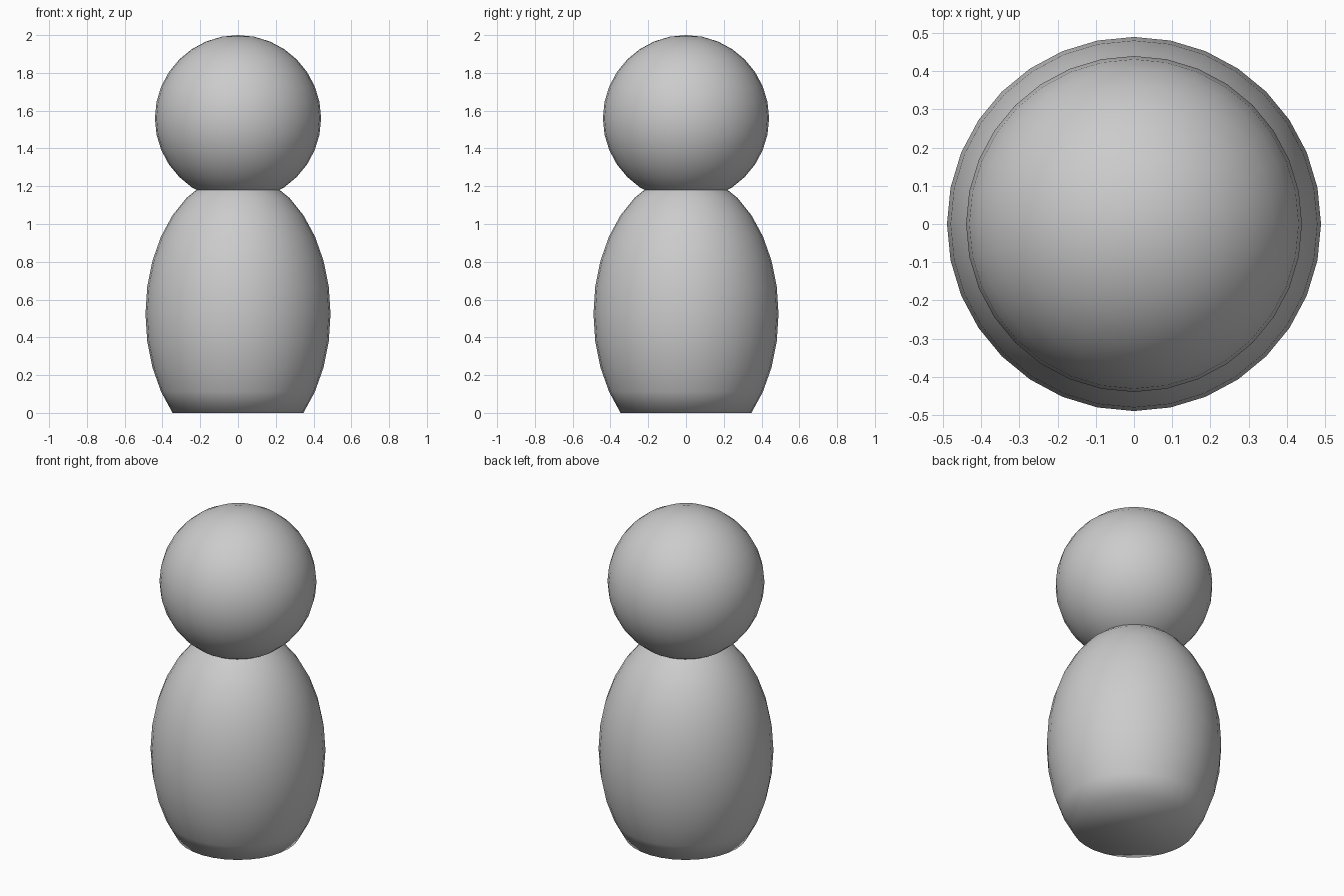
import bpy, bmesh
from mathutils import Matrix

if "Cube" in bpy.data.objects:
    bpy.data.objects.remove(bpy.data.objects["Cube"])


def ball(name, radius, half_height, z, cut_below=None):
    """Scaled 32 x 16 sphere, optionally cut flat under a unit height and capped."""
    bm = bmesh.new()
    bmesh.ops.create_uvsphere(bm, u_segments=32, v_segments=16, radius=1)
    if cut_below is not None:
        low = [v for v in bm.verts if v.co.z < cut_below]
        bmesh.ops.delete(bm, geom=low, context='VERTS')
        rim = [e for e in bm.edges if e.is_boundary]
        bmesh.ops.contextual_create(bm, geom=rim)
    bm.transform(Matrix.Diagonal((radius, radius, half_height, 1)))
    bmesh.ops.recalc_face_normals(bm, faces=bm.faces)
    for f in bm.faces:
        f.smooth = True
    mesh = bpy.data.meshes.new(name)
    bm.to_mesh(mesh)
    bm.free()
    obj = bpy.data.objects.new(name, mesh)
    obj.location.z = z
    bpy.context.collection.objects.link(obj)
    return obj


# Egg-shaped body, standing on its flat base (cut at the 45 degree ring)
BODY_HALF = 0.74
ball("body", 0.49, BODY_HALF, BODY_HALF * 0.70711, cut_below=-0.72)

# Round head sunk into the top of the body
ball("head", 0.44, 0.44, 1.56)
